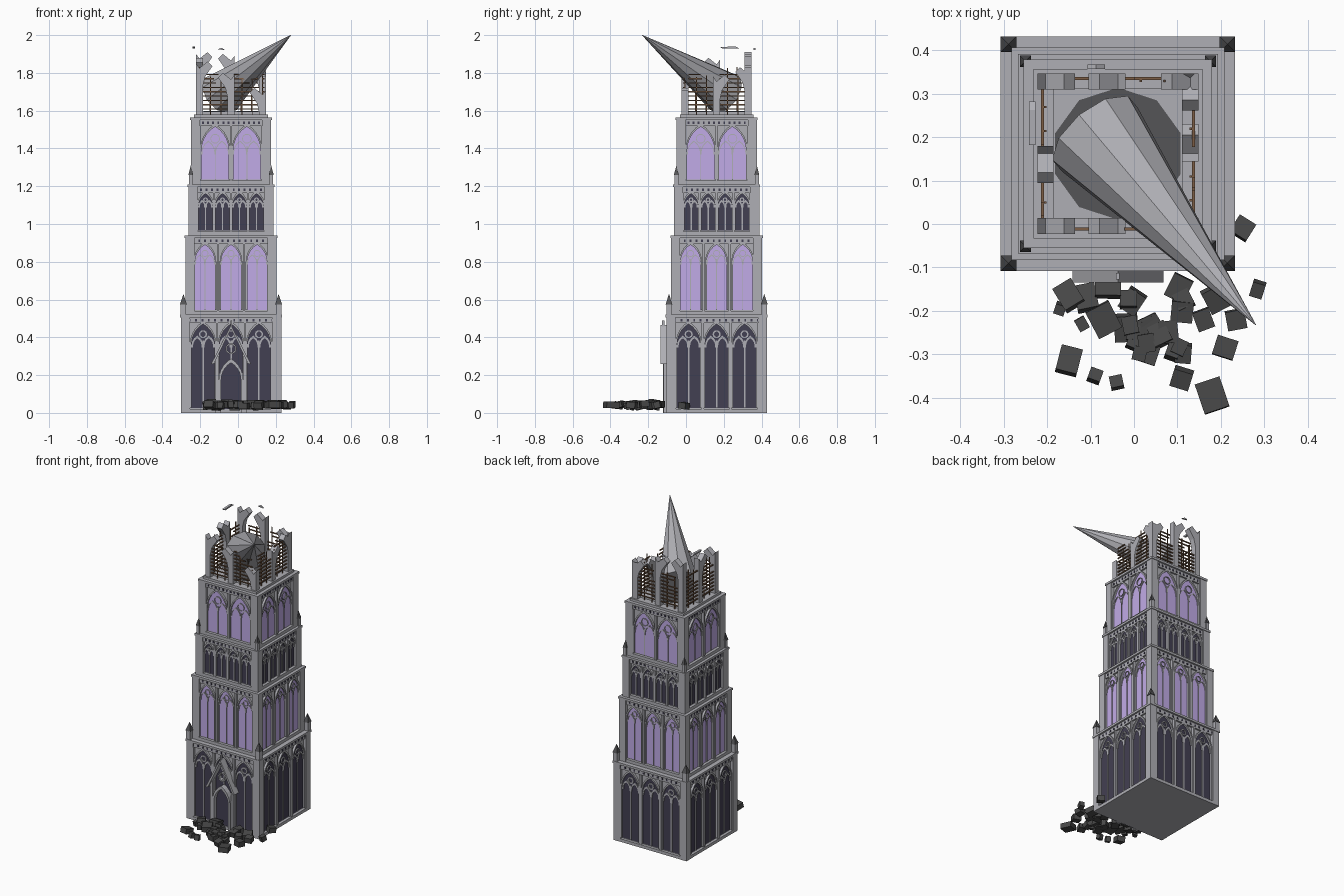
import bpy, bmesh, math, random
from mathutils import Matrix, Vector

if "Cube" in bpy.data.objects:
    bpy.data.objects.remove(bpy.data.objects["Cube"])
random.seed(4)
CENTRE = Vector((-0.037, 0.162, 0))
ALL = range(4)  # front, right, back, left


def material(name, *rgb):
    m = bpy.data.materials.new(name)
    m.use_nodes = True
    colour = (*rgb, 1)
    m.diffuse_color = colour
    m.node_tree.nodes["Principled BSDF"].inputs["Base Color"].default_value = colour
    return m


STONE = material("grey stone", 0.43, 0.43, 0.46)
DARK = material("dark glass", 0.055, 0.05, 0.085)
VIOLET = material("violet glass", 0.6, 0.46, 0.9)
SLATE = material("dark slate", 0.09, 0.09, 0.095)
RUBBLE = material("charred rubble", 0.065, 0.065, 0.065)
WOOD = material("brown wood", 0.2, 0.11, 0.06)


def finish(bm, name, mat):
    bmesh.ops.recalc_face_normals(bm, faces=bm.faces)
    me = bpy.data.meshes.new(name)
    bm.to_mesh(me)
    bm.free()
    me.materials.append(mat)
    ob = bpy.data.objects.new(name, me)
    bpy.context.collection.objects.link(ob)
    return ob


def place(side, u, depth, z):
    """Point on one side of the tower: along the wall, outward, up."""
    return CENTRE + Matrix.Rotation(side * math.pi / 2, 3, 'Z') @ Vector((u, -depth, z))


def slab(bm, pts, d0, d1, sides=ALL):
    """Flat outline extruded outward from d0 to d1."""
    for s in sides:
        back = [bm.verts.new(place(s, u, d0, z)) for u, z in pts]
        front = [bm.verts.new(place(s, u, d1, z)) for u, z in pts]
        bm.faces.new(front)
        bm.faces.new(back[::-1])
        for k in range(len(pts)):
            j = (k + 1) % len(pts)
            bm.faces.new((back[k], back[j], front[j], front[k]))


def bar(bm, u0, u1, z0, z1, d0, d1, sides=ALL):
    slab(bm, [(u0, z0), (u1, z0), (u1, z1), (u0, z1)], d0, d1, sides)


def band(bm, outer, inner, d0, d1, sides=ALL, closed=False):
    """Raised strip between two matching outlines."""
    n = len(outer)
    for s in sides:
        for k in range(n if closed else n - 1):
            j = (k + 1) % n
            slab(bm, [outer[k], outer[j], inner[j], inner[k]], d0, d1, [s])


def box(bm, half, z0, z1, at=(0, 0), half_y=None):
    m = Matrix.Translation(CENTRE + Vector((at[0], at[1], (z0 + z1) / 2)))
    m = m @ Matrix.Diagonal((2 * half, 2 * (half_y or half), z1 - z0, 1))
    bmesh.ops.create_cube(bm, size=1, matrix=m)


def lancet(c, w, z0, spring, n=5):
    """Pointed arch outline around centre c."""
    arc = [(2 * w * math.cos(a) - w, spring + 2 * w * math.sin(a))
           for a in (math.pi / 3 * k / n for k in range(n + 1))]
    right = [(w, z0)] + arc
    return [(c + u, z) for u, z in right] + [(c - u, z) for u, z in right[-2::-1]]


def circle(c, z, r, n=10):
    return [(c + r * math.cos(k * math.tau / n), z + r * math.sin(k * math.tau / n)) for k in range(n)]


def window(stone, glass, c, w, z0, z1, d, t):
    """Glazed lancet with frame, mullion, twin lights and oculus."""
    spring = z1 - 1.73 * w
    slab(glass, lancet(c, w, z0, spring), d - 0.002, d + 0.003)
    band(stone, lancet(c, w + 0.008, z0, spring), lancet(c, w, z0, spring), d, d + 0.014)
    bar(stone, c - t / 2, c + t / 2, z0, spring + 0.3 * w, d, d + 0.008)
    for s in (-1, 1):
        low = spring - 0.3 * w
        cu = c + s * w / 2
        band(stone, lancet(cu, w / 2, low, low + 0.01, 3),
             lancet(cu, w / 2 - t, low, low + 0.01, 3), d, d + 0.008)
    band(stone, circle(c, spring + 0.85 * w, 0.36 * w), circle(c, spring + 0.85 * w, 0.36 * w - t),
         d, d + 0.009, closed=True)


# Four storeys: bottom, top, half width, windows, spacing, window half width, glass, tracery
STOREYS = [
    (0, 0.52, 0.27, 3, 0.148, 0.061, DARK, 0.008),
    (0.52, 0.94, 0.245, 3, 0.138, 0.052, VIOLET, 0.004),
    (0.94, 1.21, 0.23, 4, 0.09, 0.036, DARK, 0.007),
    (1.21, 1.565, 0.217, 2, 0.168, 0.072, VIOLET, 0.004),
]
for i, (z0, z1, half, count, gap, w, glass_mat, t) in enumerate(STOREYS, 1):
    wall, tracery, glass, dots = (bmesh.new() for _ in range(4))
    d = half - 0.023
    box(wall, d, z0, z1)
    box(wall, half - 0.005, z0, z0 + 0.02)
    box(wall, half - 0.012, z1 - 0.045, z1 - 0.014)
    box(wall, half, z1 - 0.014, z1)
    for sx in (-1, 1):
        for sy in (-1, 1):
            e = half - 0.028
            box(wall, 0.024, z0, z1 - 0.014, (sx * e, sy * e))
    mid = (count - 1) / 2
    for k in range(count):
        window(tracery, glass, (k - mid) * gap, w, z0 + 0.025, z1 - 0.05, d, t)
    # pilasters between the windows
    for k in range(count + 1):
        u = (k - mid - 0.5) * gap
        bar(wall, u - 0.006, u + 0.006, z0, z1 - 0.045, d, d + 0.016)
    # row of small square openings under the cornice
    for k in range(14):
        u = (k - 6.5) * half / 8
        bar(dots, u - 0.005, u + 0.005, z1 - 0.035, z1 - 0.023, half - 0.014, half - 0.009)
    finish(wall, f"storey_{i}_walls", STONE)
    finish(tracery, f"storey_{i}_tracery", STONE)
    finish(glass, f"storey_{i}_windows", glass_mat)
    finish(dots, f"storey_{i}_openings", DARK)

# Corner pinnacles on the first and third storeys
for label, z, off, r, h in (("lower", 0.52, 0.252, 0.018, 0.11), ("upper", 1.21, 0.213, 0.013, 0.1)):
    shaft, cap = bmesh.new(), bmesh.new()
    for sx in (-1, 1):
        for sy in (-1, 1):
            box(shaft, r * 0.8, z, z + h * 0.5, (sx * off, sy * off))
            m = Matrix.Translation(CENTRE + Vector((sx * off, sy * off, z + h * 0.75)))
            bmesh.ops.create_cone(cap, cap_ends=True, segments=4, radius1=r * 1.41, radius2=0,
                                  depth=h / 2, matrix=m @ Matrix.Rotation(math.pi / 4, 4, 'Z'))
    finish(shaft, f"{label}_pinnacle_shafts", STONE)
    finish(cap, f"{label}_pinnacle_caps", SLATE)

# Front portal with steep gable
portal, door = bmesh.new(), bmesh.new()
band(portal, lancet(0, 0.065, 0, 0.175), lancet(0, 0.052, 0, 0.175), 0.245, 0.285, [0])
gable = [(-0.105, 0.26), (0, 0.465), (0.105, 0.26)]
band(portal, gable, [(u * 0.86, z - 0.02 * (u == 0)) for u, z in gable], 0.245, 0.297, [0])
band(portal, circle(0, 0.34, 0.03), circle(0, 0.34, 0.022), 0.247, 0.275, [0], True)
bar(portal, -0.004, 0.004, 0.45, 0.49, 0.275, 0.29, [0])
for s in (-1, 1):
    bar(portal, s * 0.075 - 0.008, s * 0.075 + 0.008, 0, 0.3, 0.245, 0.28, [0])
slab(door, lancet(0, 0.052, 0, 0.175), 0.25, 0.258, [0])
finish(portal, "portal_gable", STONE)
finish(door, "portal_door", DARK)

# Ruined belfry: floor, round opening and broken pillars
floor = bmesh.new()
box(floor, 0.195, 1.565, 1.58)
box(floor, 0.15, 1.58, 1.596)
finish(floor, "belfry_floor", STONE)
hole = bmesh.new()
bmesh.ops.create_cone(hole, cap_ends=True, segments=10, radius1=0.152, radius2=0.152, depth=0.006,
                      matrix=Matrix.Translation(CENTRE + Vector((0, 0, 1.596))))
finish(hole, "floor_opening", SLATE)

pillars = bmesh.new()


def broken_pillar(side, u, top, lean, w=0.018):
    """Post ending in the snapped start of an arch."""
    pts = [(-w, 1.575), (w, 1.575), (w, top - 0.13), (w + 0.012, top - 0.08), (w + 0.05, top - 0.025),
           (w + 0.025, top), (0, top - 0.035), (-w, top - 0.01)]
    slab(pillars, [(u + lean * a, z) for a, z in pts], 0.148, 0.185, [side])


for side, u, top, lean in ((0, -0.167, 1.86, 1), (0, 0, 1.8, -1), (0, 0.167, 1.72, -1),
                           (1, 0, 1.79, 1), (2, -0.167, 1.84, 1), (2, 0, 1.9, 1),
                           (2, 0.167, 1.91, -1), (3, 0, 1.88, 1), (1, 0.167, 1.83, -1)):
    broken_pillar(side, u, top, lean)
finish(pillars, "broken_pillars", STONE)

# Loose stone shards from the fallen arches
shards = bmesh.new()
slab(shards, [(-0.12, 1.93), (-0.03, 1.928), (-0.02, 1.937), (-0.1, 1.94)], 0.19, 0.205, [3])
slab(shards, [(0.03, 1.92), (0.07, 1.925), (0.05, 1.933)], 0.195, 0.205, [2])
finish(shards, "arch_shards", STONE)

# Exposed wooden lattice
lattice = bmesh.new()
for side in ALL:
    for a in (-0.15, 0.015):
        for k in range(9):
            cut = random.uniform(0.05, 0.135) if k > 5 else 0.135
            z = 1.605 + k * 0.023
            bar(lattice, a, a + cut, z, z + 0.006, 0.17, 0.177, [side])
        for v in (0.04, 0.095):
            bar(lattice, a + v, a + v + 0.005, 1.58, random.uniform(1.77, 1.84), 0.165, 0.17, [side])
finish(lattice, "wooden_lattice", WOOD)

# Fallen spire resting on the belfry
spire = bmesh.new()
base, tip = Vector((-0.09, 0.208, 1.69)), Vector((0.28, -0.232, 2.0))
axis = tip - base
bmesh.ops.create_cone(spire, cap_ends=True, segments=10, radius1=0.12, radius2=0.001, depth=axis.length,
                      matrix=Matrix.Translation((base + tip) / 2) @ axis.to_track_quat('Z', 'Y').to_matrix().to_4x4())
finish(spire, "fallen_spire", STONE)

# Rubble heap by the portal
rubble = bmesh.new()
spots = [(-.15, -.315, .05), (-.09, -.35, .03), (-.04, -.365, .03), (.11, -.355, .045), (.18, -.395, .06),
         (.21, -.285, .05), (.285, -.15, .03), (.25, -.01, .045), (-.17, -.195, .025), (-.12, -.23, .025),
         (-.07, -.22, .06), (-.06, -.14, .06), (.19, -.17, .055), (.16, -.22, .04), (.235, -.22, .045),
         (-.15, -.165, .05), (-.11, -.17, .05)]
spots += [(random.uniform(-0.04, 0.12), random.uniform(-0.3, -0.14), random.uniform(0.03, 0.055))
          for _ in range(20)]
for x, y, size in spots:
    turn = Matrix.Rotation(random.uniform(-0.6, 0.6), 4, 'Z') @ Matrix.Rotation(random.uniform(-0.3, 0.3), 4, 'X')
    scale = Matrix.Diagonal((size, size * random.uniform(0.9, 1.2), 0.034, 1))
    bmesh.ops.create_cube(rubble, size=1, matrix=Matrix.Translation((x, y, random.uniform(0.035, 0.05))) @ turn @ scale)
finish(rubble, "rubble_heap", RUBBLE)
